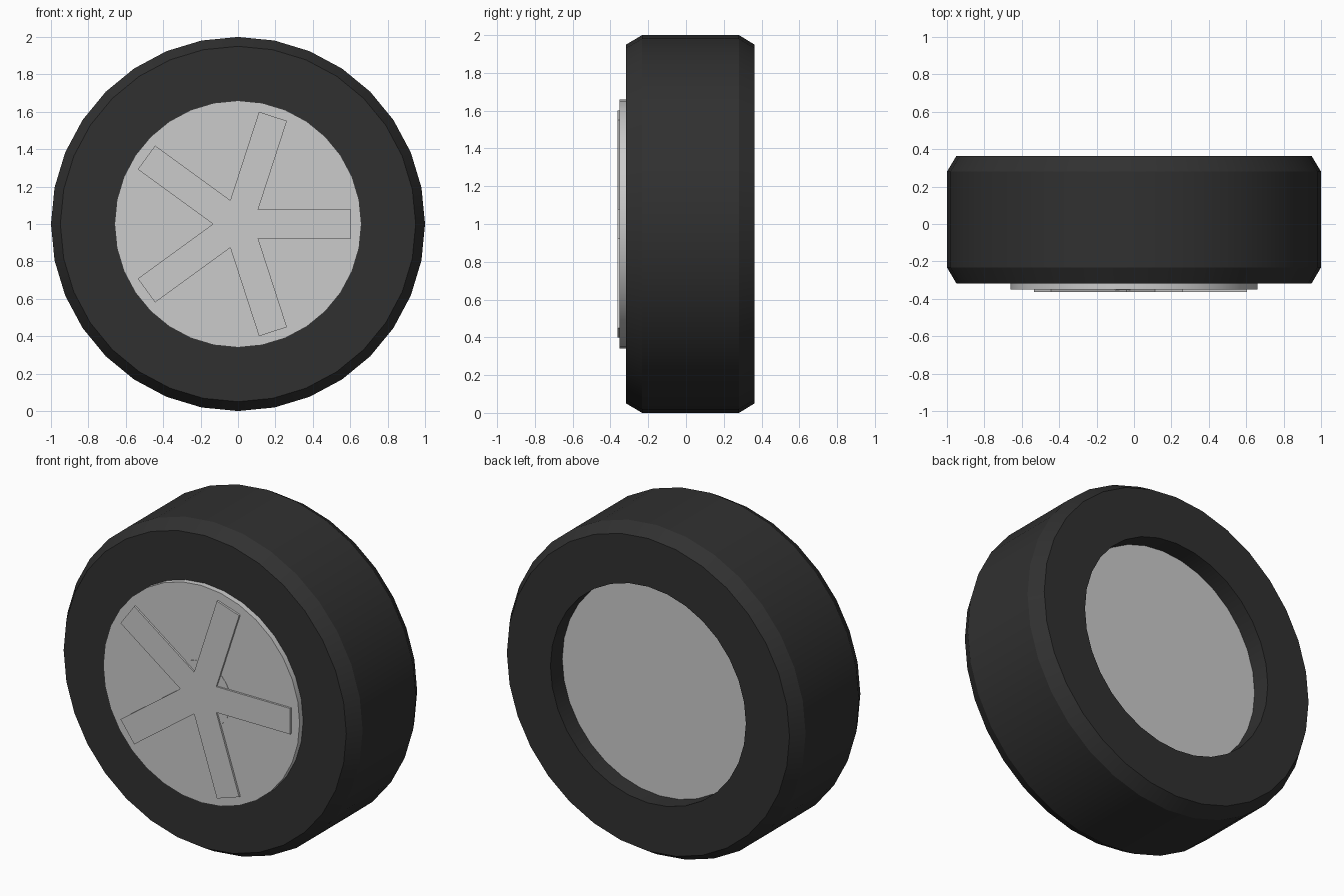
import bpy, bmesh, math
from mathutils import Matrix, Vector

if "Cube" in bpy.data.objects:
    bpy.data.objects.remove(bpy.data.objects["Cube"])

SIDES = 32
CENTRE = Vector((0, 0, 1))


def revolve(name, profile, closed):
    """Spin a (radius, y) profile around the wheel axis."""
    bm = bmesh.new()
    rings = []
    for i in range(SIDES):
        a = 2 * math.pi * i / SIDES
        rings.append([bm.verts.new((r * math.cos(a), y, r * math.sin(a))) for r, y in profile])
    n = len(profile)
    for i in range(SIDES):
        p, q = rings[i], rings[(i + 1) % SIDES]
        for j in range(n if closed else n - 1):
            k = (j + 1) % n
            bm.faces.new((p[j], p[k], q[k], q[j]))
    if not closed:
        bm.faces.new([r[0] for r in rings])
        bm.faces.new([r[-1] for r in rings])
    return finish(name, bm)


def finish(name, bm):
    bmesh.ops.recalc_face_normals(bm, faces=bm.faces)
    mesh = bpy.data.meshes.new(name)
    bm.to_mesh(mesh)
    bm.free()
    ob = bpy.data.objects.new(name, mesh)
    ob.location = CENTRE
    bpy.context.collection.objects.link(ob)
    bpy.ops.object.select_all(action='DESELECT')
    ob.select_set(True)
    bpy.context.view_layer.objects.active = ob
    bpy.ops.object.shade_smooth_by_angle(angle=math.radians(25))
    return ob


# Tyre with bevelled shoulders
tyre = revolve("tyre", [(0.657, -0.317), (0.95, -0.317), (1, -0.232),
                        (1, 0.28), (0.95, 0.363), (0.657, 0.363)], True)
rubber = bpy.data.materials.new("rubber")
rubber.diffuse_color = (0.03, 0.03, 0.03, 1)
rubber.use_nodes = True
rubber.node_tree.nodes["Principled BSDF"].inputs["Base Color"].default_value = rubber.diffuse_color
tyre.data.materials.append(rubber)

# Rim drum, recessed at the back, and the low hub
revolve("rim", [(0.66, -0.351), (0.66, 0.25)], False)
revolve("hub", [(0.2, -0.353), (0.2, -0.30)], False)

# Five spokes radiating from the centre
for i in range(5):
    bm = bmesh.new()
    place = (Matrix.Rotation(-i * math.tau / 5, 4, 'Y')
             @ Matrix.Translation((0.3025, -0.333, 0))
             @ Matrix.Diagonal((0.605, 0.06, 0.157, 1)))
    bmesh.ops.create_cube(bm, size=1, matrix=place)
    finish(f"spoke_{i + 1}", bm)
